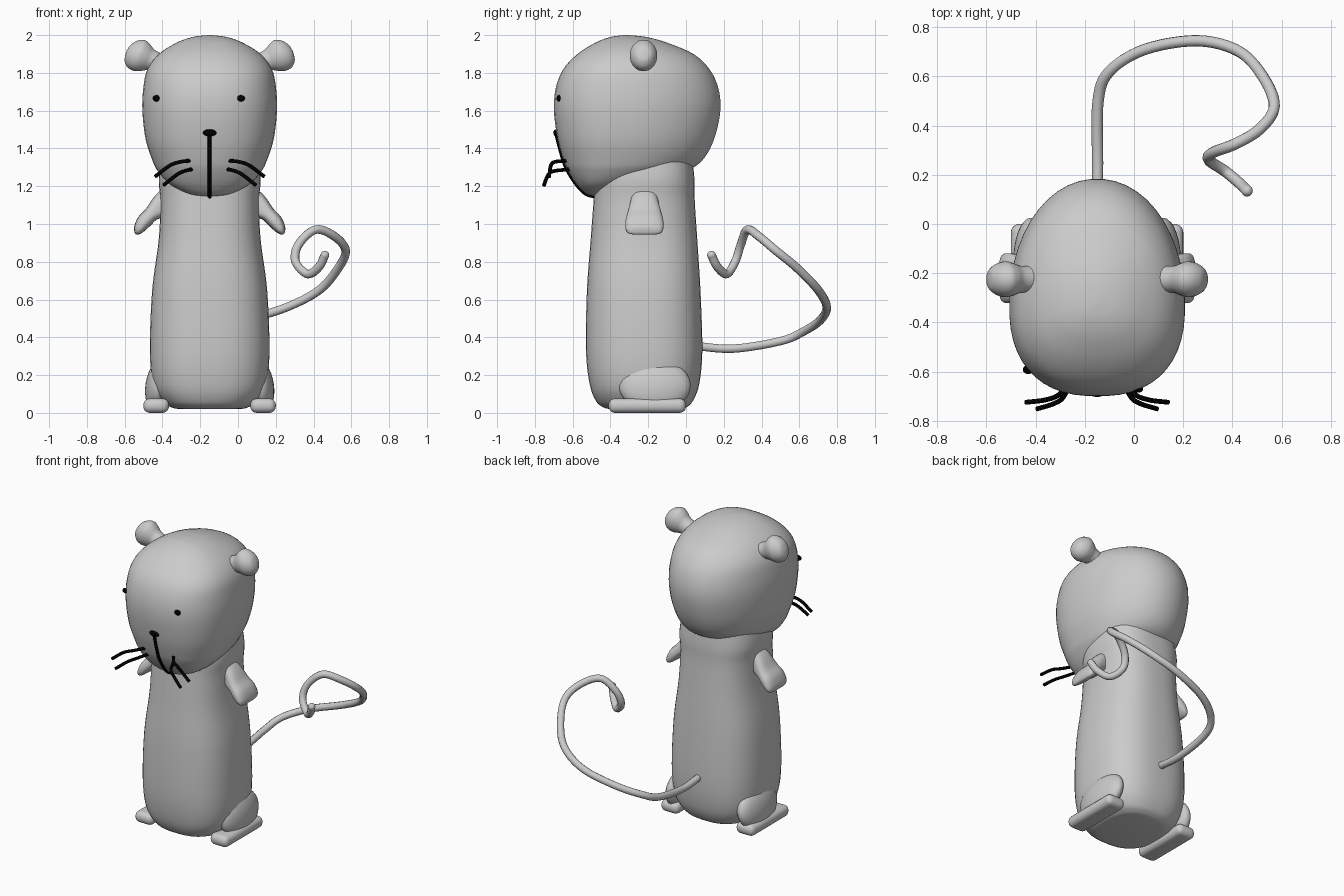
import bpy, bmesh, math
from mathutils import Vector, Matrix

old = bpy.data.objects.get("Cube")
if old:
    bpy.data.objects.remove(old, do_unlink=True)

CX = -0.15  # centre line of the animal; the tail swings to one side


def material(name, value):
    m = bpy.data.materials.new(name)
    m.use_nodes = True
    col = (value, value, value, 1)
    m.diffuse_color = col
    m.node_tree.nodes["Principled BSDF"].inputs["Base Color"].default_value = col
    return m


GREY = material("soft grey", 0.6)
BLACK = material("black", 0.0)


def spline(keys, steps):
    """Smooth Catmull-Rom values through the key tuples."""
    k = [Vector(p) for p in keys]
    k = [2 * k[0] - k[1]] + k + [2 * k[-1] - k[-2]]
    out = []
    for a, b, c, d in zip(k, k[1:], k[2:], k[3:]):
        for i in range(steps):
            t = i / steps
            out.append(0.5 * (2 * b + (c - a) * t + (2 * a - 5 * b + 4 * c - d) * t ** 2
                              + (3 * b - a - 3 * c + d) * t ** 3))
    return out + [k[-2]]


def finish(name, bm, mat):
    bmesh.ops.recalc_face_normals(bm, faces=bm.faces)
    mesh = bpy.data.meshes.new(name)
    bm.to_mesh(mesh)
    bm.free()
    mesh.materials.append(mat)
    mesh.shade_smooth()
    obj = bpy.data.objects.new(name, mesh)
    bpy.context.collection.objects.link(obj)
    return obj


def skin(name, rings, mat):
    """Closed surface over a stack of rings."""
    bm = bmesh.new()
    rows = [[bm.verts.new(p) for p in ring] for ring in rings]
    n = len(rows[0])
    for lo, hi in zip(rows, rows[1:]):
        for i in range(n):
            j = (i + 1) % n
            bm.faces.new((lo[i], lo[j], hi[j], hi[i]))
    bm.faces.new(rows[0])
    bm.faces.new(rows[-1])
    return finish(name, bm, mat)


def rounded(angle, power):
    """Point on a unit superellipse."""
    c, s = math.cos(angle), math.sin(angle)
    return (math.copysign(abs(c) ** (2 / power), c),
            math.copysign(abs(s) ** (2 / power), s))


def upright(name, keys, middle, front_power, back_power, sides=48):
    """Keys are height, front y, back y, half width."""
    rings = []
    for z, front, back, half in spline(keys, 5):
        yc = front + middle * (back - front)
        ring = []
        for i in range(sides):
            a = math.tau * (i + 0.5) / sides
            c, s = rounded(a, back_power if math.sin(a) > 0 else front_power)
            ring.append((CX + half * c, yc + s * (back - yc if s > 0 else yc - front), z))
        rings.append(ring)
    return skin(name, rings, GREY)


def limb(name, side, y, keys, power, sides=24):
    """Keys are x offset, z, half thickness, half depth, heading in degrees."""
    rings = []
    for x, z, thick, deep, heading in spline(keys, 5):
        h = math.radians(heading)
        ring = []
        for i in range(sides):
            c, s = rounded(math.tau * (i + 0.5) / sides, power)
            ring.append((CX + side * (x - thick * c * math.sin(h)), y + deep * s,
                         z + thick * c * math.cos(h)))
        rings.append(ring)
    return skin(name, rings, GREY)


def tube(name, points, radius, mat):
    cu = bpy.data.curves.new(name, 'CURVE')
    cu.dimensions = '3D'
    cu.bevel_depth = radius
    cu.bevel_resolution = 3
    cu.use_fill_caps = True
    path = spline(points, 6)
    sp = cu.splines.new('POLY')
    sp.points.add(len(path) - 1)
    for p, co in zip(sp.points, path):
        p.co = (*co, 1)
    sp.use_smooth = True
    cu.materials.append(mat)
    obj = bpy.data.objects.new(name, cu)
    bpy.context.collection.objects.link(obj)
    return obj


def ball(name, centre, radii, mat, lean=0):
    bm = bmesh.new()
    bmesh.ops.create_uvsphere(bm, u_segments=32, v_segments=16, radius=1)
    bm.transform(Matrix.Translation(centre) @ Matrix.Rotation(lean, 4, 'Y')
                 @ Matrix.Diagonal((*radii, 1)))
    return finish(name, bm, mat)


# Head and body
head_keys = [(1.145, -.48, -.44, .02), (1.16, -.53, -.36, .11), (1.21, -.58, -.20, .21),
             (1.28, -.625, .0, .275), (1.34, -.65, .09, .305), (1.45, -.68, .15, .34),
             (1.6, -.70, .183, .357), (1.72, -.69, .172, .352), (1.82, -.65, .125, .33),
             (1.9, -.575, .04, .27), (1.96, -.48, -.10, .175), (1.99, -.40, -.21, .09),
             (2.0, -.33, -.30, .01)]
upright("head", head_keys, 0.42, 2.4, 2.05)
upright("body", [(.02, -.40, -.03, .16), (.028, -.435, .0, .2), (.06, -.475, .035, .25),
                 (.15, -.51, .07, .30), (.33, -.53, .087, .317), (.65, -.525, .077, .305),
                 (.92, -.505, .06, .27), (1.12, -.49, .047, .262), (1.24, -.48, .045, .27),
                 (1.38, -.46, .03, .25)], 0.5, 2.6, 2.6)

# Paired parts
for side, label in ((1, "left"), (-1, "right")):
    limb(label + "_ear", side, -.225,
         [(.25, 1.845, .05, .055, 20), (.31, 1.868, .058, .055, 20), (.345, 1.882, .078, .067, 20),
          (.375, 1.893, .087, .073, 20), (.41, 1.9, .075, .062, 20), (.435, 1.905, .045, .04, 20),
          (.443, 1.907, .01, .01, 20)], 2)
    limb(label + "_arm", side, -.22,
         [(.18, 1.13, .09, .07, -10), (.25, 1.10, .07, .075, -20), (.305, 1.055, .042, .09, -45),
          (.345, 1.015, .04, .1, -55), (.372, .975, .03, .1, -65), (.385, .952, .015, .085, -65),
          (.39, .945, .003, .05, -65)], 2.8)
    ball(label + "_haunch", (CX + side * .27, -.165, .145), (.07, .19, .14), GREY, -side * .15)

    # Flat rounded foot under the haunch
    bm = bmesh.new()
    bmesh.ops.create_cube(bm, size=1)
    bm.transform(Matrix.Translation((CX + side * .283, -.205, .038))
                 @ Matrix.Diagonal((.135, .41, .076, 1)))
    foot = finish(label + "_foot", bm, GREY)
    bevel = foot.modifiers.new("rounding", 'BEVEL')
    bevel.width = .034
    bevel.segments = 5

    # Whiskers
    for level, pts in (("upper", [(.10, -.62, 1.335), (.15, -.69, 1.33), (.21, -.715, 1.31),
                                  (.29, -.725, 1.25)]),
                       ("lower", [(.095, -.61, 1.29), (.135, -.70, 1.28), (.175, -.73, 1.26),
                                  (.245, -.752, 1.205)])):
        tube(f"{label}_{level}_whisker", [(CX + side * x, y, z) for x, y, z in pts], .01, BLACK)

# Face: eyes, nose and the line down to the chin
ball("left_eye", (.015, -.672, 1.665), (.022, .014, .017), BLACK)
ball("right_eye", (-.43, -.592, 1.665), (.022, .018, .017), BLACK)
ball("nose", (CX, -.685, 1.483), (.036, .018, .019), BLACK)
tube("mouth_line", [(CX, k[1], k[0]) for k in head_keys[:6]] + [(CX, -.685, 1.48)], .011, BLACK)

# Curling tail
tube("tail", [(-.148, .04, .355), (-.148, .25, .34), (-.146, .5, .38), (-.1, .62, .43),
              (.045, .71, .49), (.26, .745, .56), (.43, .70, .65), (.53, .59, .765),
              (.57, .475, .86), (.51, .385, .935), (.41, .325, .97), (.32, .29, .89),
              (.305, .26, .80), (.37, .215, .735), (.43, .165, .775), (.46, .135, .835)],
     .023, GREY)
ball("tail_tip", (.46, .135, .835), (.023, .023, .023), GREY)
